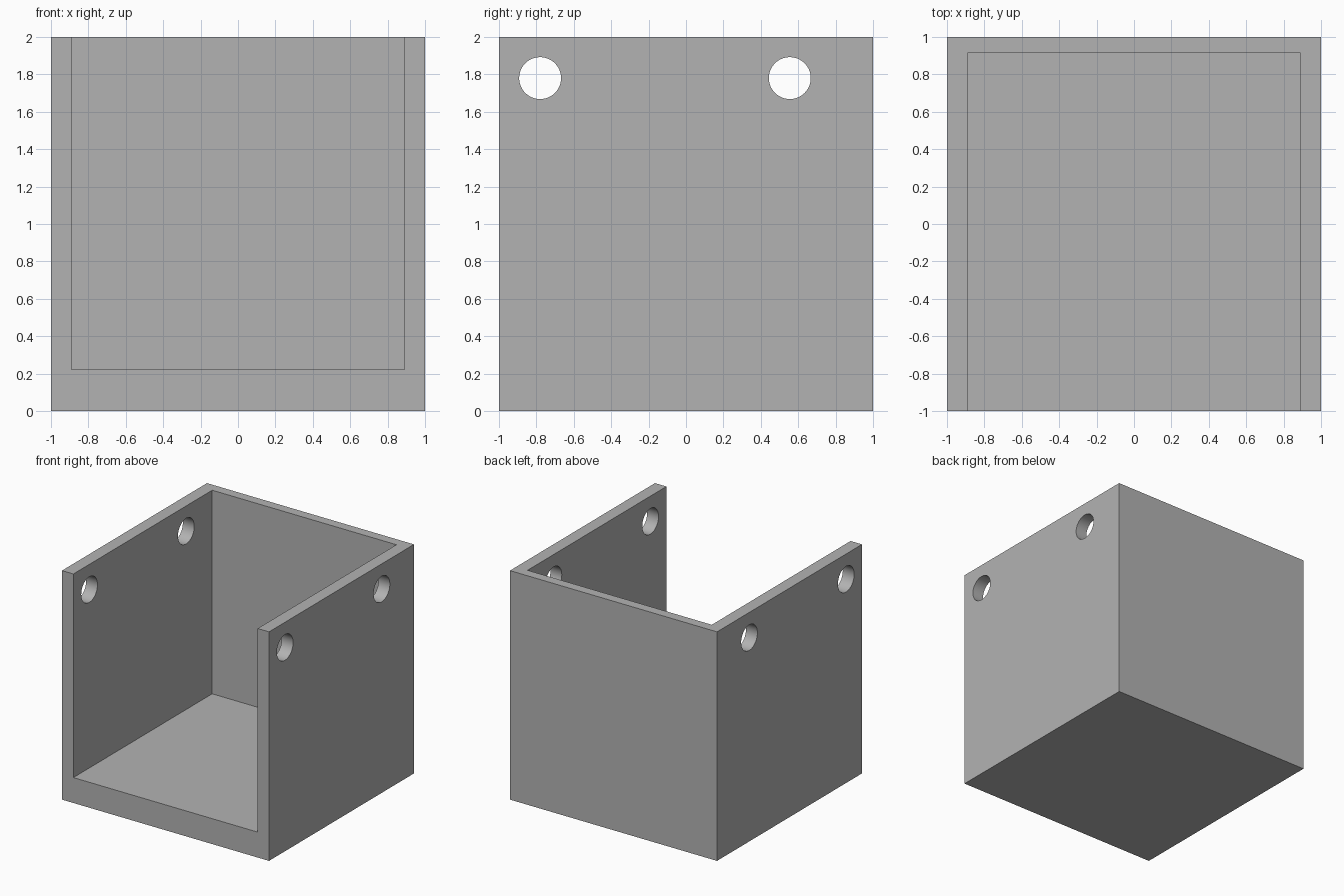
import bpy
import math

SIZE = 2.0
SIDE_WALL, BACK_WALL, FLOOR = 0.11, 0.085, 0.222
HOLE_RADIUS, HOLE_Z = 0.112, 1.78
HOLE_YS = (-0.78, 0.555)

cube = bpy.data.objects.get("Cube")
if cube:
    bpy.data.objects.remove(cube, do_unlink=True)

grey = bpy.data.materials.new("plain_grey")
grey.use_nodes = True
colour = (0.45, 0.45, 0.45, 1)
grey.diffuse_color = colour
grey.node_tree.nodes["Principled BSDF"].inputs["Base Color"].default_value = colour


def box(name, low, high):
    """Box spanning two opposite corners."""
    centre = [(a + b) / 2 for a, b in zip(low, high)]
    bpy.ops.mesh.primitive_cube_add(size=1, location=centre)
    obj = bpy.context.object
    obj.name = name
    obj.scale = [b - a for a, b in zip(low, high)]
    bpy.ops.object.transform_apply(location=True, rotation=True, scale=True)
    obj.data.materials.append(grey)
    return obj


def cut(target, cutter):
    """Subtract the cutter from the target, then discard it."""
    cutter.hide_render = True
    mod = target.modifiers.new("cut", "BOOLEAN")
    mod.operation = "DIFFERENCE"
    mod.solver = "EXACT"
    mod.object = cutter
    bpy.context.view_layer.objects.active = target
    bpy.ops.object.modifier_apply(modifier=mod.name)
    bpy.data.objects.remove(cutter, do_unlink=True)


# Solid block, hollowed out through the top and the front
half = SIZE / 2
body = box("open_box", (-half, -half, 0), (half, half, SIZE))
cavity = box("cavity_cutter",
             (-half + SIDE_WALL, -half - 1, FLOOR),
             (half - SIDE_WALL, half - BACK_WALL, SIZE + 1))
cut(body, cavity)

# Round holes drilled straight through both side walls
for y in HOLE_YS:
    bpy.ops.mesh.primitive_cylinder_add(
        vertices=64, radius=HOLE_RADIUS, depth=SIZE + 1,
        location=(0, y, HOLE_Z), rotation=(0, math.pi / 2, 0))
    drill = bpy.context.object
    drill.name = "hole_cutter"
    drill.data.materials.append(grey)
    cut(body, drill)

# Smooth hole walls, crisp box edges
bpy.ops.object.select_all(action="DESELECT")
body.select_set(True)
bpy.context.view_layer.objects.active = body
bpy.ops.object.shade_smooth_by_angle(angle=math.radians(30))
